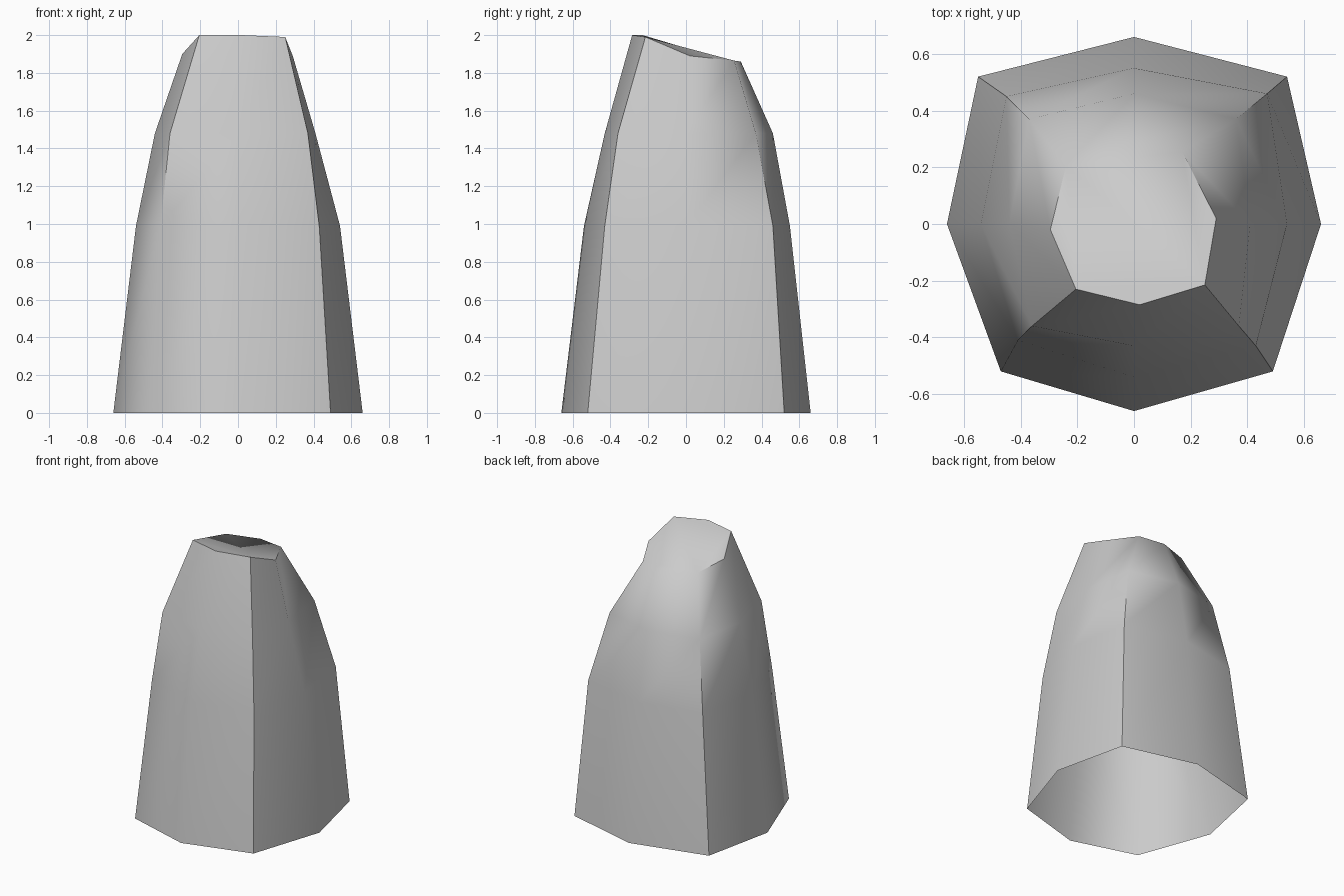
import bpy
import bmesh

cube = bpy.data.objects.get("Cube")
if cube:
    bpy.data.objects.remove(cube, do_unlink=True)

# Matte grey
grey = bpy.data.materials.new("grey")
grey.use_nodes = True
colour = (0.6, 0.6, 0.6, 1)
grey.diffuse_color = colour
grey.node_tree.nodes["Principled BSDF"].inputs["Base Color"].default_value = colour


def level(z, points):
    return [(x, y, z) for x, y in points]


# Uneven eight-sided sections, from the open base to the slanted tip
sections = [
    level(0, [(.66, 0), (.54, .52), (0, .66), (-.55, .52),
              (-.66, 0), (-.47, -.52), (0, -.66), (.49, -.52)]),
    level(.99, [(.54, 0), (.47, .46), (0, .55), (-.45, .45),
                (-.54, 0), (-.41, -.41), (0, -.54), (.43, -.43)]),
    level(1.48, [(.41, 0), (.36, .37), (0, .46), (-.37, .37),
                 (-.44, 0), (-.36, -.36), (0, -.43), (.37, -.36)]),
    [(.29, .02, 1.89), (.17, .255, 1.865), (-.02, .29, 1.86), (-.24, .205, 1.87),
     (-.295, -.02, 1.9), (-.205, -.23, 2), (.02, -.285, 2), (.25, -.215, 1.99)],
]

# Tapered shell: loft between sections and close the tip
bm = bmesh.new()
rings = [[bm.verts.new(p) for p in section] for section in sections]
for low, high in zip(rings, rings[1:]):
    for i in range(len(low)):
        j = (i + 1) % len(low)
        bm.faces.new((low[i], low[j], high[j], high[i]))
bm.faces.new(rings[-1])
mesh = bpy.data.meshes.new("tapered_shell")
bm.to_mesh(mesh)
bm.free()
mesh.materials.append(grey)

shell = bpy.data.objects.new("tapered_shell", mesh)
bpy.context.collection.objects.link(shell)

# Smooth walls with a crisp rim
for face in mesh.polygons:
    face.use_smooth = len(face.vertices) == 4
mesh.set_sharp_from_angle(angle=1.0)
